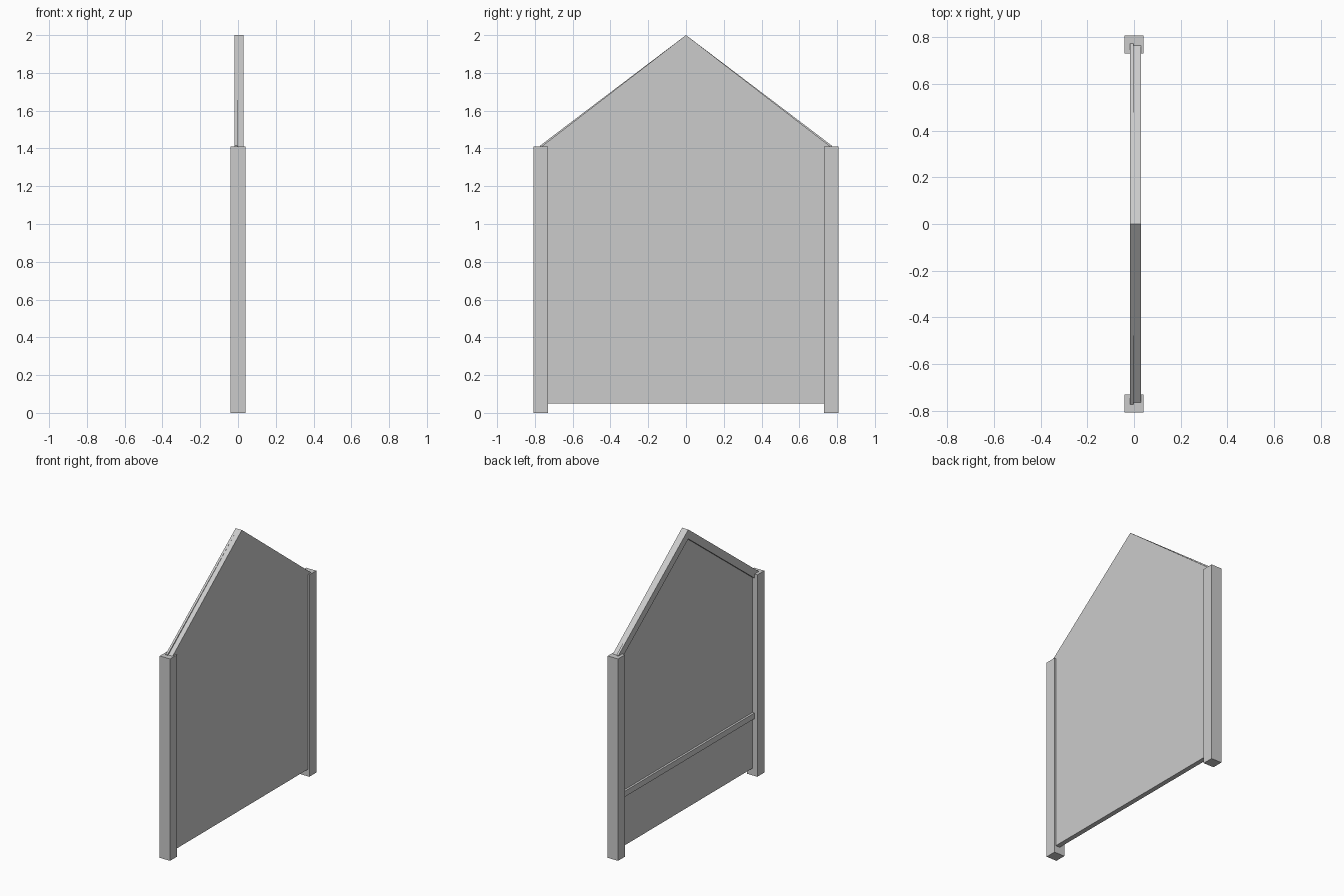
import bpy
import bmesh

cube = bpy.data.objects.get("Cube")
if cube:
    bpy.data.objects.remove(cube, do_unlink=True)

grey = bpy.data.materials.new("plain grey")
grey.use_nodes = True
grey.diffuse_color = (0.6, 0.6, 0.6, 1)
grey.node_tree.nodes["Principled BSDF"].inputs["Base Color"].default_value = (0.6, 0.6, 0.6, 1)


def slab(name, outline, x0, x1):
    """Extrude a (y, z) outline along x from x0 to x1."""
    bm = bmesh.new()
    face = bm.faces.new([bm.verts.new((x0, y, z)) for y, z in outline])
    extruded = bmesh.ops.extrude_face_region(bm, geom=[face])["geom"]
    moved = [v for v in extruded if isinstance(v, bmesh.types.BMVert)]
    bmesh.ops.translate(bm, verts=moved, vec=(x1 - x0, 0, 0))
    bmesh.ops.recalc_face_normals(bm, faces=bm.faces)
    mesh = bpy.data.meshes.new(name)
    bm.to_mesh(mesh)
    bm.free()
    mesh.materials.append(grey)
    obj = bpy.data.objects.new(name, mesh)
    bpy.context.collection.objects.link(obj)
    return obj


def rectangle(y0, y1, z0, z1):
    return [(y0, z0), (y1, z0), (y1, z1), (y0, z1)]


PEAK, EAVE, BASE = 2.0, 1.41, 0.05
HALF = 0.765        # half width of the panel, running into the posts
BACK = -0.003       # plane where the panel meets its trim

# Gabled wall panel
slab("wall_panel",
     [(-HALF, BASE), (HALF, BASE), (HALF, EAVE), (0, PEAK), (-HALF, EAVE)],
     BACK, 0.03)

# Sloping trim under both roof edges
TRIM_END, TRIM_Z, DROP = 0.772, 1.415, 0.065
slab("gable_trim",
     [(-TRIM_END, TRIM_Z), (-TRIM_END, TRIM_Z - DROP), (0, PEAK - DROP),
      (TRIM_END, TRIM_Z - DROP), (TRIM_END, TRIM_Z), (0, PEAK)],
     -0.018, BACK)

# Horizontal rail across the panel
slab("cross_rail", rectangle(-0.75, 0.75, 0.4, 0.44), -0.018, BACK)

# Corner posts
for name, side in (("front_post", -1), ("back_post", 1)):
    slab(name, rectangle(side * 0.73, side * 0.807, 0, EAVE), -0.04, 0.04)
